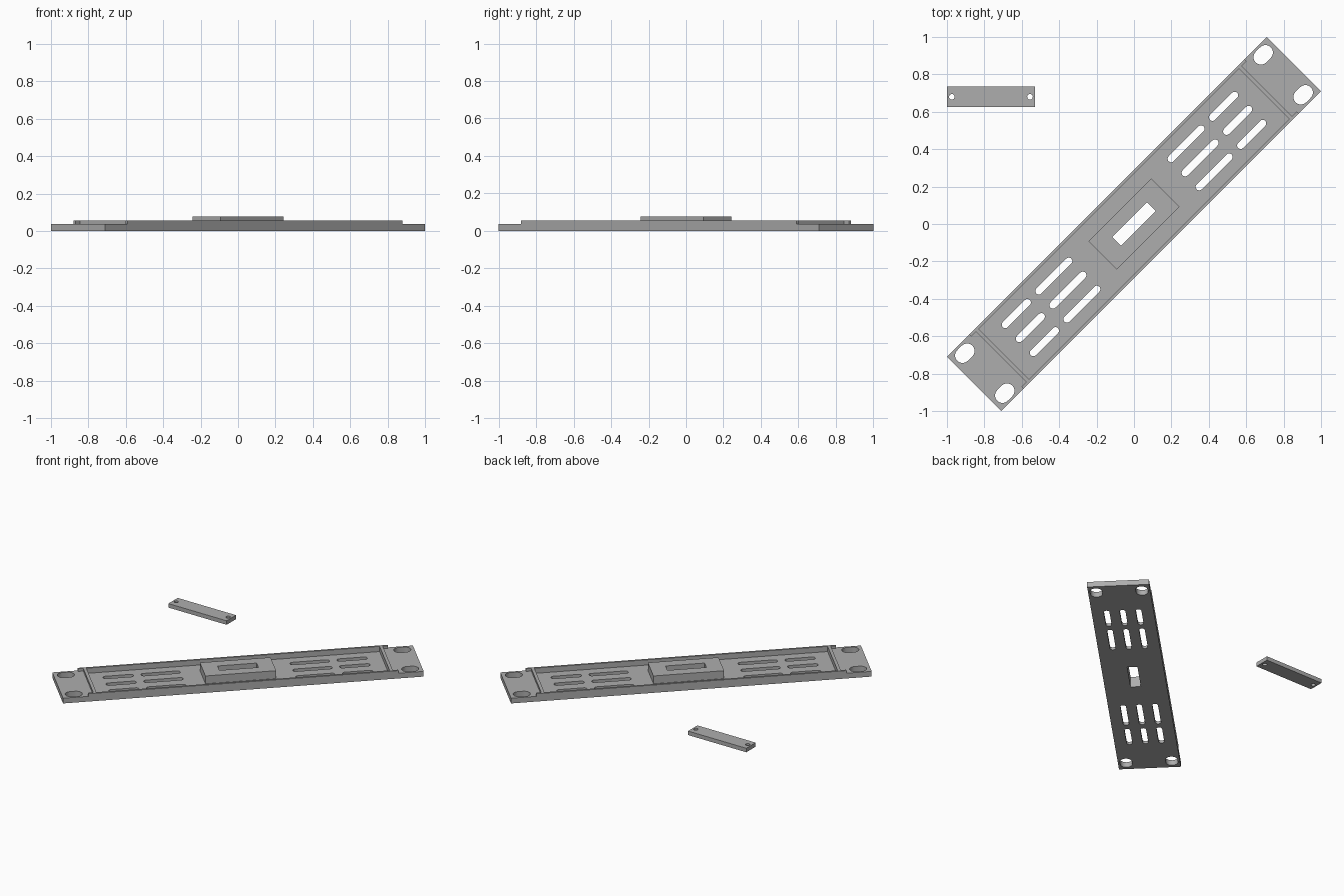
import bpy, bmesh, math
from mathutils import Matrix

if "Cube" in bpy.data.objects:
    bpy.data.objects.remove(bpy.data.objects["Cube"])

grey = bpy.data.materials.new("grey plastic")
grey.diffuse_color = (0.42, 0.42, 0.42, 1)
grey.use_nodes = True
grey.node_tree.nodes["Principled BSDF"].inputs["Base Color"].default_value = grey.diffuse_color

def prism(bm, pts, z0, z1):
    """Extrude a counter-clockwise outline from z0 to z1."""
    low = [bm.verts.new((x, y, z0)) for x, y in pts]
    top = [bm.verts.new((x, y, z1)) for x, y in pts]
    bm.faces.new(low[::-1])
    bm.faces.new(top)
    n = len(pts)
    for i in range(n):
        j = (i + 1) % n
        bm.faces.new((low[i], low[j], top[j], top[i]))

def box(bm, x0, x1, y0, y1, z0, z1):
    prism(bm, [(x0, y0), (x1, y0), (x1, y1), (x0, y1)], z0, z1)

def slot(bm, x0, x1, y, r, z0=-0.1, z1=0.2, seg=10):
    """Round-ended slot running along x (a circle when x1 - x0 = 2r)."""
    straight = x1 - x0 - 2 * r > 1e-4
    pts = []
    for cx, start in ((x1 - r, -math.pi / 2), (x0 + r, math.pi / 2)):
        for k in range(seg + (1 if straight else 0)):
            a = start + math.pi * k / seg
            pts.append((cx + r * math.cos(a), y + r * math.sin(a)))
    prism(bm, pts, z0, z1)

def make(name, bm):
    me = bpy.data.meshes.new(name)
    bm.to_mesh(me)
    bm.free()
    me.materials.append(grey)
    ob = bpy.data.objects.new(name, me)
    bpy.context.collection.objects.link(ob)
    return ob

def combine(ob, steps):
    """Apply boolean steps to ob, then drop the helpers."""
    for op, helper in steps:
        helper.hide_render = True
        mod = ob.modifiers.new("bool", 'BOOLEAN')
        mod.operation, mod.object, mod.solver = op, helper, 'EXACT'
    bpy.context.view_layer.update()
    dg = bpy.context.evaluated_depsgraph_get()
    me = bpy.data.meshes.new_from_object(ob.evaluated_get(dg))
    ob.modifiers.clear()
    ob.data = me
    me.materials.clear()
    me.materials.append(grey)
    for _, helper in steps:
        bpy.data.objects.remove(helper)

L, W = 1.209, 0.205          # half length and half width of the panel
EAR, RIM, BOSS, FLOOR = 0.038, 0.057, 0.076, 0.019

# panel blank
bm = bmesh.new()
box(bm, -L, L, -W, W, 0, RIM)
panel = make("rack_panel", bm)

# tray recess and lowered mounting ears
bm = bmesh.new()
box(bm, -0.983, 0.983, -0.19, 0.19, FLOOR, 0.2)
for s in (-1, 1):
    pts = [(1.004, -0.19), (1.04, -0.19), (1.04, -0.3), (1.3, -0.3),
           (1.3, 0.3), (1.04, 0.3), (1.04, 0.19), (1.004, 0.19)]
    prism(bm, [(s * x, s * y) for x, y in pts], EAR, 0.2)
recess = make("recess_cutter", bm)

# raised centre block
bm = bmesh.new()
box(bm, -0.237, 0.237, -0.106, 0.106, 0.008, BOSS)
block = make("centre_block", bm)

# vents, mounting holes and centre window
bm = bmesh.new()
box(bm, -0.131, 0.131, -0.034, 0.034, -0.1, 0.2)
for s in (-1, 1):
    for y in (-0.106, 0, 0.106):
        for a, b in ((0.368, 0.632), (0.681, 0.886)):
            slot(bm, min(s * a, s * b), max(s * a, s * b), y, 0.019)
    for y in (-0.151, 0.151):
        slot(bm, s * 1.128 - 0.057, s * 1.128 + 0.057, y, 0.04)
holes = make("hole_cutter", bm)

combine(panel, [('DIFFERENCE', recess), ('UNION', block), ('DIFFERENCE', holes)])
panel.data.transform(Matrix.Rotation(math.pi / 4, 4, 'Z'))

# separate retaining strip with a screw hole at each end
bm = bmesh.new()
box(bm, -1.0, -0.53, 0.626, 0.734, 0, 0.029)
strip = make("retaining_strip", bm)
bm = bmesh.new()
for x in (-0.974, -0.556):
    slot(bm, x - 0.015, x + 0.015, 0.68, 0.015)
combine(strip, [('DIFFERENCE', make("screw_cutter", bm))])

# smooth the hole walls, keep hard edges
for ob in (panel, strip):
    bpy.ops.object.select_all(action='DESELECT')
    ob.select_set(True)
    bpy.context.view_layer.objects.active = ob
    bpy.ops.object.shade_smooth_by_angle(angle=math.radians(30))
